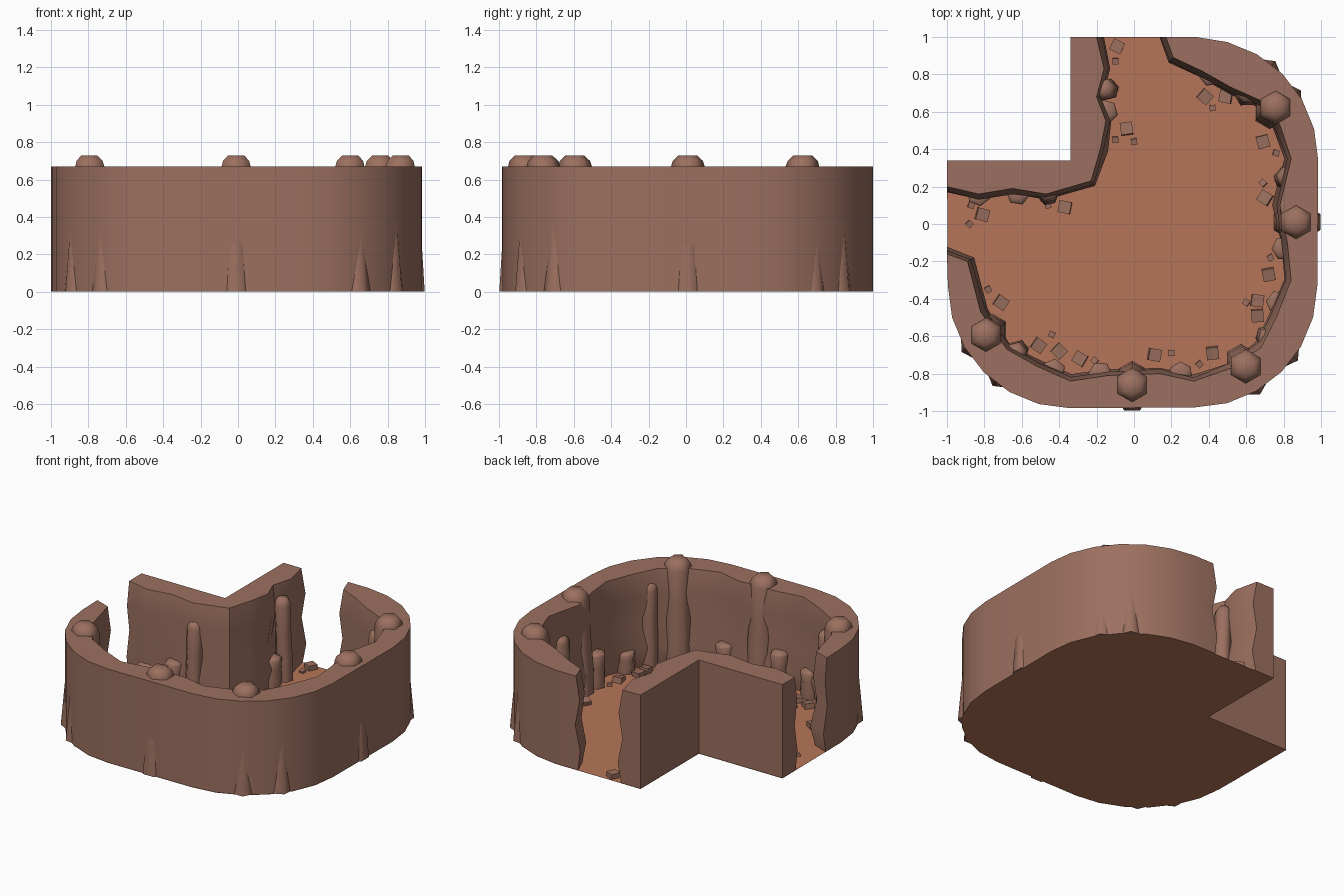
import bpy, bmesh, math, random
from mathutils import Vector, Matrix

if "Cube" in bpy.data.objects:
    bpy.data.objects.remove(bpy.data.objects["Cube"])

random.seed(4)


def material(name, rgb):
    m = bpy.data.materials.new(name)
    m.diffuse_color = (*rgb, 1)
    m.use_nodes = True
    m.node_tree.nodes["Principled BSDF"].inputs["Base Color"].default_value = m.diffuse_color
    return m


ROCK = material("brown rock", (0.33, 0.162, 0.115))
DIRT = material("orange dirt", (0.47, 0.178, 0.098))


def finish(name, bm, mat, angle=None):
    bmesh.ops.recalc_face_normals(bm, faces=bm.faces)
    me = bpy.data.meshes.new(name)
    bm.to_mesh(me)
    bm.free()
    me.materials.append(mat)
    ob = bpy.data.objects.new(name, me)
    bpy.context.collection.objects.link(ob)
    if angle:
        bpy.ops.object.select_all(action='DESELECT')
        ob.select_set(True)
        bpy.context.view_layer.objects.active = ob
        bpy.ops.object.shade_smooth_by_angle(angle=math.radians(angle))
    return ob


def loft(bm, rings):
    """Skin a stack of closed rings and cap both ends."""
    vs = [[bm.verts.new(p) for p in r] for r in rings]
    n = len(vs[0])
    for a, b in zip(vs, vs[1:]):
        for i in range(n):
            j = (i + 1) % n
            bm.faces.new((a[i], a[j], b[j], b[i]))
    bm.faces.new(vs[0][::-1])
    bm.faces.new(vs[-1])


def arc(cx, cy, r, start, steps=6):
    """Quarter arc, clockwise."""
    return [(cx + r * math.cos(math.radians(start - 90 * i / steps)),
             cy + r * math.sin(math.radians(start - 90 * i / steps))) for i in range(steps + 1)]


# Plan outlines, clockwise: outer face then rough inner face
outer_big = arc(.33, .34, .655, 90) + arc(.33, -.33, .65, 0) + arc(-.34, -.33, .655, 270)
outer_big[0] = (.33, 1.0)
inner_big = [(-1, -.16), (-.89, -.2), (-.82, -.47), (-.68, -.67), (-.52, -.76), (-.34, -.84),
             (-.14, -.81), (.14, -.8), (.32, -.84), (.52, -.77), (.68, -.66), (.76, -.5),
             (.84, -.3), (.82, -.1), (.78, .1), (.84, .35), (.78, .53), (.7, .65), (.52, .73),
             (.36, .82), (.21, .89), (.17, 1)]
outer_notch = [(-1, .34), (-.34, .34), (-.34, 1)]
inner_notch = [(-.2, 1), (-.16, .83), (-.2, .68), (-.15, .55), (-.18, .4), (-.23, .23),
               (-.47, .16), (-.65, .19), (-.83, .16), (-1, .2)]


def wall(name, outer, inner):
    pts = [Vector(p) for p in inner]
    dirs = []
    for i, p in enumerate(pts):
        if i == 0:
            d = p - Vector(outer[-1])
        elif i == len(pts) - 1:
            d = p - Vector(outer[0])
        else:
            t = pts[i + 1] - pts[i - 1]
            d = Vector((-t.y, t.x))
        dirs.append(d.normalized())
    rings = []
    for z, bulge in ((.002, .015), (.14, .035), (.32, 0), (.5, .025), (.67, 0)):
        ring = [(x, y, z) for x, y in outer]
        for p, d in zip(pts, dirs):
            q = p + d * (bulge + (random.uniform(-.008, .008) if z < .6 else 0))
            ring.append((q.x, q.y, z))
        rings.append(ring)
    bm = bmesh.new()
    loft(bm, rings)
    finish(name, bm, ROCK, 35)


wall("curved_cave_wall", outer_big, inner_big)
wall("corner_cave_wall", outer_notch, inner_notch)

# Floor
bm = bmesh.new()
bm.faces.new([bm.verts.new((x, y, 0)) for x, y in outer_big + outer_notch])
bmesh.ops.triangulate(bm, faces=bm.faces)
floor = finish("cave_floor", bm, DIRT)
if floor.data.polygons[0].normal.z < 0:
    floor.data.flip_normals()


def rock(bm, x, y, r, h, lean=0, turn=0, towards=None, taper=0):
    """Six-sided rock with a rounded top; its base is pushed sideways by lean."""
    d = towards or -Vector((x, y)).normalized()
    rings = []
    for t, s in ((0, .95), (.3, 1), (.6, .92), (.91, 1), (.96, .88), (1, .55)):
        if taper:
            s = 1 - taper * t
        c = Vector((x, y)) + d * lean * (1 - t)
        rings.append([(c.x + r * s * math.cos(turn + k * math.pi / 3),
                       c.y + r * s * math.sin(turn + k * math.pi / 3), .002 + t * h)
                      for k in range(6)])
    loft(bm, rings)


# Full-height columns standing proud of the wall top
bm = bmesh.new()
for x, y in ((.76, .625), (.87, .01), (.6, -.765), (-.01, -.865), (-.795, -.595)):
    rock(bm, x, y, .092, .727, .045, math.pi / 6 if abs(x) > .05 else math.pi / 2)
finish("tall_columns", bm, ROCK, 75)

# Shorter spires against the inner wall
bm = bmesh.new()
for x, y, h in ((.61, .7, .56), (.72, -.61, .58), (-.63, -.69, .56),
                (-.46, .175, .54), (-.155, .72, .58), (.82, .25, .5)):
    d = Vector((0, -1)) if (x < 0 and 0 < y < .3) else Vector((1, 0)) if (x < 0 < y) else None
    rock(bm, x, y, .06, h, .02, random.random(), d)
finish("wall_spires", bm, ROCK, 75)

# Low boulders at the foot of the wall
bm = bmesh.new()
for x, y, h in ((.41, .8, .22), (.8, -.13, .25), (.77, -.42, .15), (.25, -.8, .2),
                (-.18, -.8, .26), (-.43, -.785, .2), (-.62, .165, .22), (-.83, .16, .15),
                (-.15, .6, .21)):
    rock(bm, x, y, .065, h, .01, random.random(), Vector((0, 0)))
finish("low_boulders", bm, ROCK, 75)

# Outer buttresses: leaning rocks that sink into the wall as they rise
bm = bmesh.new()
for x, y, ang, flat in ((-.01, -.98, 270, 1), (.98, .01, 0, 1), (-.9, -.67, 212, 0),
                        (-.74, -.845, 233, 0), (.66, -.89, 300, 0), (.855, -.715, 325, 0),
                        (.87, .7, 34, 0), (.74, .85, 52, 0)):
    n = Vector((math.cos(math.radians(ang)), math.sin(math.radians(ang))))
    r = .084 if flat else .075
    c = Vector((x, y)) - n * (r * .866 - .018 if flat else r - .026)
    rock(bm, c.x, c.y, r, .6, 0, math.radians(ang + (30 if flat else 0)), None, .5 if flat else .7)
finish("outer_buttresses", bm, ROCK, 75)

# Rubble scattered over the floor: large and small stones
LARGE = [(-.09, .95), (-.04, .51), (-.81, .05), (-.37, .09), (-.71, -.42), (-.51, -.65),
         (-.4, -.68), (-.29, -.72), (.11, -.7), (.42, -.69), (.66, -.41), (.66, -.49),
         (.72, -.27), (.7, .14), (.69, .44), (.38, .68), (.49, .68)]
SMALL = [(-.1, .87), (-.1, .45), (0, .44), (-.87, .1), (-.88, 0), (-.46, .1), (-.78, -.35),
         (-.44, -.59), (-.21, -.73), (.2, -.69), (.35, -.75), (.6, -.42), (.73, -.18),
         (.69, .22), (.76, .38), (.42, .62)]
bm = bmesh.new()
for group, size in ((LARGE, .065), (SMALL, .032)):
    for x, y in group:
        m = (Matrix.Translation((x, y, size * .25)) @ Matrix.Rotation(random.random() * 1.5, 4, 'Z')
             @ Matrix.Rotation(random.uniform(-.2, .2), 4, 'X') @ Matrix.Diagonal((1, 1, .6, 1)))
        bmesh.ops.create_cube(bm, size=size, matrix=m)
bmesh.ops.translate(bm, verts=[v for v in bm.verts if v.co.z < 0],
                    vec=(0, 0, .003))
for v in bm.verts:
    v.co.z = max(v.co.z, .002)
finish("floor_rubble", bm, ROCK)
